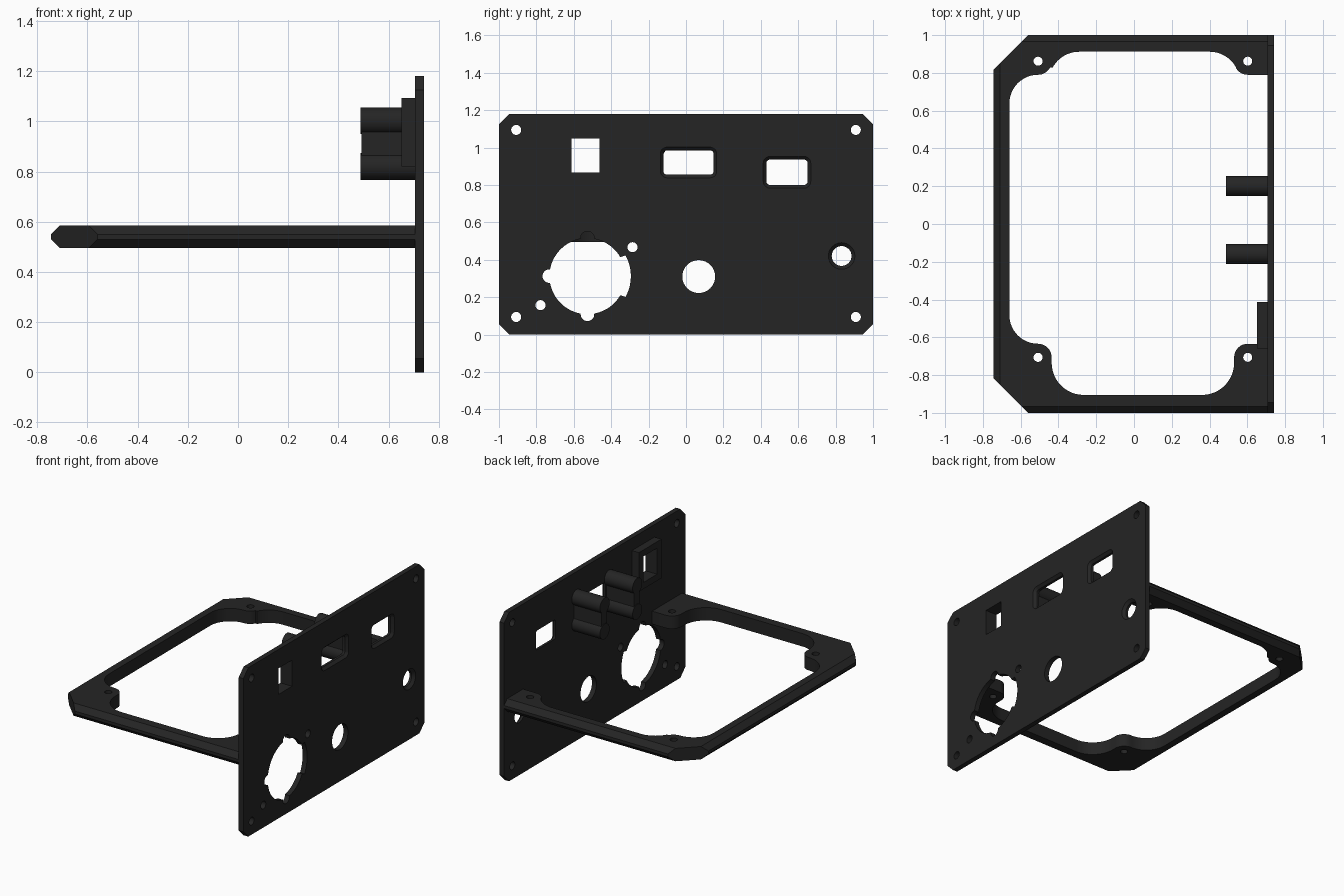
import bpy, bmesh, math

if "Cube" in bpy.data.objects:
    bpy.data.objects.remove(bpy.data.objects["Cube"])

black = bpy.data.materials.new("matte black plastic")
black.diffuse_color = (0.018, 0.018, 0.018, 1)
black.use_nodes = True
black.node_tree.nodes["Principled BSDF"].inputs["Base Color"].default_value = black.diffuse_color


def loft(name, axis, rings):
    """Closed solid through rings [(level, outline)] stacked along x or z."""
    bm = bmesh.new()
    loops = []
    for level, pts in rings:
        loops.append([bm.verts.new((level, a, b) if axis == 'x' else (a, b, level))
                      for a, b in pts])
    n = len(loops[0])
    bm.faces.new(loops[0])
    bm.faces.new(loops[-1])
    for lo, hi in zip(loops, loops[1:]):
        for i in range(n):
            j = (i + 1) % n
            bm.faces.new((lo[i], lo[j], hi[j], hi[i]))
    bmesh.ops.remove_doubles(bm, verts=bm.verts, dist=1e-4)
    bmesh.ops.recalc_face_normals(bm, faces=bm.faces)
    me = bpy.data.meshes.new(name)
    bm.to_mesh(me)
    bm.free()
    me.materials.append(black)
    ob = bpy.data.objects.new(name, me)
    bpy.context.collection.objects.link(ob)
    return ob


def arc(cx, cy, r, a0, a1, n=12):
    return [(cx + r * math.cos(math.radians(a0 + (a1 - a0) * i / n)),
             cy + r * math.sin(math.radians(a0 + (a1 - a0) * i / n))) for i in range(n + 1)]


def circle(cx, cy, r, n=32):
    return arc(cx, cy, r, 0, 360, n)[:-1]


def rect(x0, x1, y0, y1):
    return [(x0, y0), (x1, y0), (x1, y1), (x0, y1)]


def rounded(x0, x1, y0, y1, r):
    return (arc(x1 - r, y1 - r, r, 0, 90, 5) + arc(x0 + r, y1 - r, r, 90, 180, 5)
            + arc(x0 + r, y0 + r, r, 180, 270, 5) + arc(x1 - r, y0 + r, r, 270, 360, 5))


def select(ob):
    bpy.ops.object.select_all(action='DESELECT')
    ob.select_set(True)
    bpy.context.view_layer.objects.active = ob


def cut(ob, cutters):
    for c in cutters:
        m = ob.modifiers.new("cut", 'BOOLEAN')
        m.operation, m.solver, m.object = 'DIFFERENCE', 'EXACT', c
        select(ob)
        bpy.ops.object.modifier_apply(modifier=m.name)
        bpy.data.objects.remove(c, do_unlink=True)


def smooth(ob):
    select(ob)
    bpy.ops.object.shade_smooth_by_angle(angle=math.radians(25))


X0, X1, H = 0.706, 0.741, 1.18


def through(outline):
    return loft("cutter", 'x', [(0.5, outline), (0.9, outline)])


def flared(small, large):
    """Opening that widens towards the outer face of the panel."""
    return loft("cutter", 'x', [(0.6, small), (X1 - 0.018, small), (X1, large), (0.8, large)])


# Upright panel with clipped corners
c = 0.055
outline = [(-1 + c, 0), (1 - c, 0), (1, c), (1, H - c), (1 - c, H), (-1 + c, H), (-1, H - c), (-1, c)]
panel = loft("panel", 'x', [(X0, outline), (X1, outline)])

# Large connector opening: circle with three round notches and one wide slot
socket = []
cy, cz, R, nr = -0.527, 0.312, 0.203, 0.037
for i in range(240):
    deg = i * 1.5
    r = 0.232 if deg <= 28.5 or deg >= 331.5 else R
    for notch in (90, 180, 270):
        d = math.radians(deg - notch)
        if abs(R * math.sin(d)) < nr and math.cos(d) > 0:
            r = max(r, R * math.cos(d) + math.sqrt(nr ** 2 - (R * math.sin(d)) ** 2))
    socket.append((cy + r * math.cos(math.radians(deg)), cz + r * math.sin(math.radians(deg))))

# Screw holes, round openings and windows
holes = [circle(y, z, 0.027, 20) for y in (-0.908, 0.908) for z in (0.094, 1.094)]
holes += [circle(-0.778, 0.157, 0.027, 20), circle(-0.286, 0.467, 0.027, 20),
          circle(0.068, 0.31, 0.088), rect(-0.612, -0.462, 0.866, 1.048), socket]
cutters = [through(h) for h in holes]
cutters.append(flared(circle(0.832, 0.42, 0.053), circle(0.832, 0.42, 0.071)))
for y0, y1, z0, z1 in ((-0.12, 0.147, 0.855, 0.985), (0.43, 0.65, 0.80, 0.935)):
    g = 0.017
    cutters.append(flared(rounded(y0, y1, z0, z1, 0.018),
                          rounded(y0 - g, y1 + g, z0 - g, z1 + g, 0.035)))
cut(panel, cutters)
smooth(panel)

# Raised surround behind the square window
surround = loft("window_surround", 'x', [(0.652, rect(-0.66, -0.412, 0.82, 1.093)),
                                         (X0 + 0.002, rect(-0.66, -0.412, 0.82, 1.093))])
cut(surround, [through(rect(-0.612, -0.462, 0.866, 1.048))])

# Pairs of mounting posts joined by a web
for side, y in (("left", -0.16), ("right", 0.20)):
    for level, z in (("lower", 0.82), ("upper", 1.002)):
        ring = circle(y, z, 0.053)
        smooth(loft(f"{side}_{level}_post", 'x', [(0.488, ring), (X0 + 0.002, ring)]))
    web = rect(y - 0.03, y + 0.03, 0.83, 0.99)
    loft(f"{side}_post_web", 'x', [(0.492, web), (X0 + 0.002, web)])


# Horizontal frame with bevelled rim and straight-cut rear corners
def rim(i):
    half = [(0.708, -1 + i), (-0.56 - i, -1 + i), (-0.745 + i, -0.815 - i)]
    return half + [(x, -y) for x, y in reversed(half)]


frame = loft("frame", 'z', [(0.495, rim(0.035)), (0.53, rim(0)), (0.55, rim(0)), (0.585, rim(0.035))])

# Opening that curves around four screw bosses
opening = ([(0.9, -0.634), (0.9, 0.79)]
           + arc(0.602, 0.862, 0.072, 270, 210, 8) + arc(0.40, 0.752, 0.16, 28, 90)
           + arc(-0.29, 0.752, 0.16, 90, 152) + arc(-0.508, 0.862, 0.072, -28, -90, 8)
           + arc(-0.508, 0.638, 0.152, 90, 180) + arc(-0.508, -0.482, 0.152, 180, 270)
           + arc(-0.508, -0.706, 0.072, 90, 0, 8) + arc(-0.266, -0.735, 0.17, 180, 270)
           + arc(0.36, -0.735, 0.17, 270, 360) + arc(0.602, -0.706, 0.072, 180, 90, 8))
cutters = [loft("cutter", 'z', [(0.4, opening), (0.7, opening)])]
for x in (-0.508, 0.602):
    for y in (-0.706, 0.862):
        ring = circle(x, y, 0.024, 20)
        cutters.append(loft("cutter", 'z', [(0.4, ring), (0.7, ring)]))
cut(frame, cutters)
smooth(frame)
